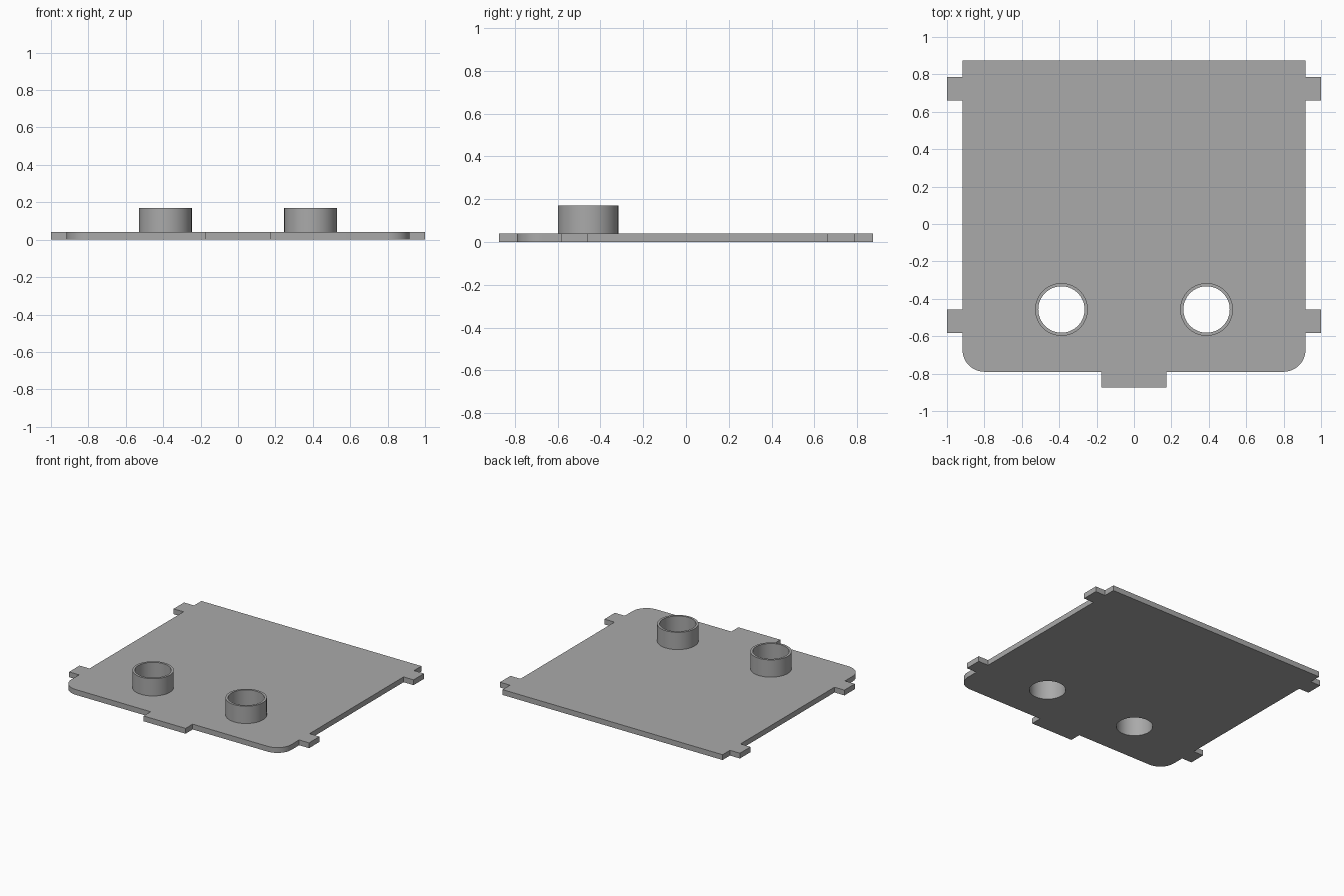
import bpy, bmesh, math

if "Cube" in bpy.data.objects:
    bpy.data.objects.remove(bpy.data.objects["Cube"])

THICK, TOP = 0.04, 0.17          # plate thickness, collar height
HOLE_X, HOLE_Y = 0.388, -0.457
R_OUT, R_IN = 0.141, 0.124

grey = bpy.data.materials.new("grey plastic")
grey.diffuse_color = (0.4, 0.4, 0.4, 1)
grey.use_nodes = True
grey.node_tree.nodes["Principled BSDF"].inputs["Base Color"].default_value = grey.diffuse_color


def cylinder(name, x, radius, z0, z1):
    bpy.ops.mesh.primitive_cylinder_add(vertices=64, radius=radius, depth=z1 - z0,
                                        location=(x, HOLE_Y, (z0 + z1) / 2))
    ob = bpy.context.object
    ob.name = name
    return ob


def combine(target, tool, operation):
    mod = target.modifiers.new(operation.lower(), 'BOOLEAN')
    mod.operation, mod.object, mod.solver = operation, tool, 'EXACT'
    bpy.context.view_layer.objects.active = target
    bpy.ops.object.modifier_apply(modifier=mod.name)
    bpy.data.objects.remove(tool)


# Right half of the outline: front tab, rounded corner, two side tabs, back edge
W, FRONT, BACK, R = 0.917, -0.79, 0.874, 0.117
half = [(0.175, -0.874), (0.175, FRONT)]
for i in range(13):
    a = -math.pi / 2 + i * math.pi / 24
    half.append((W - R + R * math.cos(a), FRONT + R + R * math.sin(a)))
for y0, y1 in ((-0.582, -0.458), (0.661, 0.786)):
    half += [(W, y0), (1, y0), (1, y1), (W, y1)]
half.append((W, BACK))
outline = half + [(-x, y) for x, y in reversed(half)]

# Plate
bm = bmesh.new()
face = bm.faces.new([bm.verts.new((x, y, 0)) for x, y in outline])
top = bmesh.ops.extrude_face_region(bm, geom=[face])["geom"]
bmesh.ops.translate(bm, vec=(0, 0, THICK),
                    verts=[v for v in top if isinstance(v, bmesh.types.BMVert)])
bmesh.ops.recalc_face_normals(bm, faces=bm.faces)
mesh = bpy.data.meshes.new("cover_plate")
bm.to_mesh(mesh)
bm.free()
mesh.materials.append(grey)
plate = bpy.data.objects.new("cover_plate", mesh)
bpy.context.collection.objects.link(plate)

# Raised collars with through holes
for x in (-HOLE_X, HOLE_X):
    collar = cylinder("collar", x, R_OUT, THICK / 2, TOP)
    collar.data.materials.append(grey)
    combine(plate, collar, 'UNION')
    hole = cylinder("hole_cutter", x, R_IN, -0.1, TOP + 0.1)
    hole.data.materials.append(grey)
    combine(plate, hole, 'DIFFERENCE')

bpy.ops.object.select_all(action='DESELECT')
plate.select_set(True)
bpy.context.view_layer.objects.active = plate
bpy.ops.object.shade_smooth_by_angle(angle=math.radians(30))
